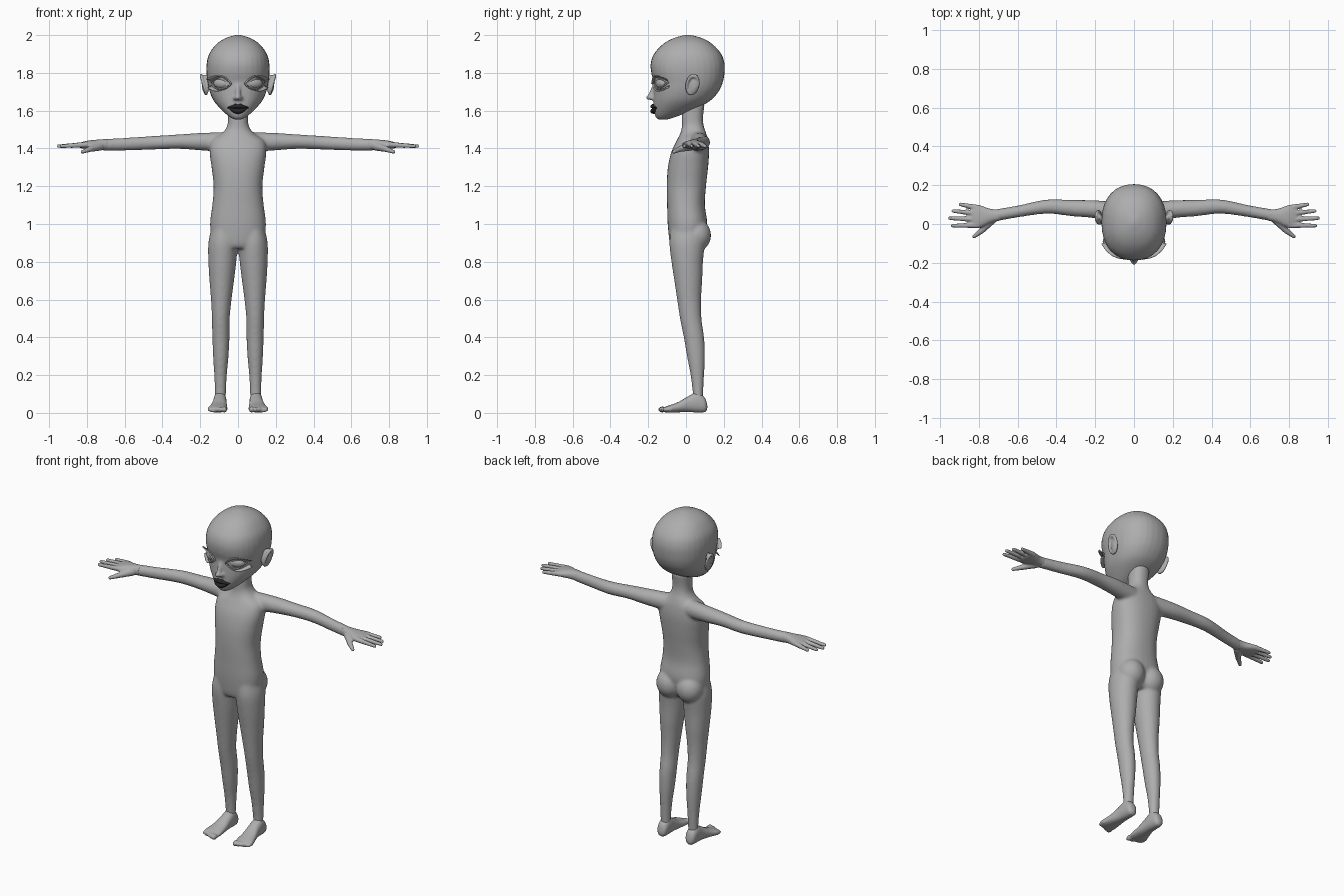
import bpy, bmesh
from math import sin, cos, pi, copysign
from mathutils import Vector, Matrix
from mathutils.bvhtree import BVHTree

if "Cube" in bpy.data.objects:
    bpy.data.objects.remove(bpy.data.objects["Cube"])


def material(name, value):
    mat = bpy.data.materials.new(name)
    mat.use_nodes = True
    colour = (value, value, value, 1)
    mat.diffuse_color = colour
    mat.node_tree.nodes["Principled BSDF"].inputs["Base Color"].default_value = colour
    return mat


grey = material("plain grey", .42)
dark = material("dark lips", .02)

AXES = {"x": lambda s, a, b: (s, a, b),
        "y": lambda s, a, b: (a, s, b),
        "z": lambda s, a, b: (a, b, s)}


def spline(rows, steps=4):
    """Smoothly fill in between the given rows of numbers."""
    out = []
    for i in range(len(rows) - 1):
        quad = [rows[max(i - 1, 0)], rows[i], rows[i + 1], rows[min(i + 2, len(rows) - 1)]]
        for k in range(steps):
            t = k / steps
            out.append([b + .5 * t * (c - a + t * (2*a - 5*b + 4*c - d + t * (3*(b - c) + d - a)))
                        for a, b, c, d in zip(*quad)])
    return out + [list(rows[-1])]


def loft(bm, axis, rows, power=2.0, sides=32):
    """Rows: station, then low and high bounds in the two cross directions."""
    rings = []
    for s, a0, a1, b0, b1 in spline(rows):
        ring = []
        for k in range(sides):
            c, d = cos(2*pi*k / sides), sin(2*pi*k / sides)
            u = copysign(abs(c) ** (2 / power), c)
            v = copysign(abs(d) ** (2 / power), d)
            ring.append(bm.verts.new(AXES[axis](s, (a0 + a1 + (a1 - a0) * u) / 2,
                                                (b0 + b1 + (b1 - b0) * v) / 2)))
        rings.append(ring)
    for low, high in zip(rings, rings[1:]):
        for k in range(sides):
            n = (k + 1) % sides
            bm.faces.new((low[k], low[n], high[n], high[k]))
    bm.faces.new(rings[0])
    bm.faces.new(rings[-1])


def upright(bm, rows, power=2.0):
    loft(bm, "z", [(z, -w, w, front, back) for z, w, front, back in rows], power)


def ball(bm, centre, radii, turn=0.0, tilt=0.0):
    m = (Matrix.Translation(centre) @ Matrix.Rotation(turn, 4, "Z")
         @ Matrix.Rotation(tilt, 4, "X") @ Matrix.Diagonal((*radii, 1)))
    bmesh.ops.create_uvsphere(bm, u_segments=24, v_segments=16, radius=1, matrix=m)


def rod(bm, start, end, r0, r1):
    start, end = Vector(start), Vector(end)
    span = end - start
    m = Matrix.Translation((start + end) / 2) @ span.to_track_quat("Z", "Y").to_matrix().to_4x4()
    bmesh.ops.create_cone(bm, cap_ends=True, segments=16, radius1=r0, radius2=r1,
                          depth=span.length, matrix=m)
    ball(bm, end, (r1, r1, r1))


def mirror_all(bm):
    copy = bmesh.ops.duplicate(bm, geom=bm.verts[:] + bm.edges[:] + bm.faces[:])["geom"]
    bmesh.ops.scale(bm, vec=(-1, 1, 1), verts=[g for g in copy if isinstance(g, bmesh.types.BMVert)])


def finish(name, bm, mat=grey, voxel=0, smooth=0):
    bmesh.ops.recalc_face_normals(bm, faces=bm.faces[:])
    mesh = bpy.data.meshes.new(name)
    bm.to_mesh(mesh)
    bm.free()
    mesh.materials.append(mat)
    mesh.polygons.foreach_set("use_smooth", [True] * len(mesh.polygons))
    obj = bpy.data.objects.new(name, mesh)
    bpy.context.collection.objects.link(obj)
    if voxel:
        remesh = obj.modifiers.new("fuse", "REMESH")
        remesh.mode = "VOXEL"
        remesh.voxel_size = voxel
        remesh.use_smooth_shade = True
        soften = obj.modifiers.new("soften", "SMOOTH")
        soften.factor = .5
        soften.iterations = smooth
    return obj


# Limbs: arm, leg and seat on one side, then mirrored
bm = bmesh.new()
loft(bm, "x", [(.06, .01, .11, 1.38, 1.487), (.2, .03, .122, 1.39, 1.482),
               (.32, .04, .124, 1.398, 1.474), (.45, .053, .126, 1.394, 1.466),
               (.6, .034, .095, 1.389, 1.456), (.72, .012, .075, 1.388, 1.45)])
loft(bm, "z", [(.05, .065, .122, .035, .092), (.1, .064, .122, .036, .091),
               (.2, .059, .126, .024, .096), (.3, .05, .132, .005, .1),
               (.4, .045, .136, -.012, .096), (.5, .044, .138, -.032, .082),
               (.6, .034, .143, -.047, .08), (.7, .021, .151, -.062, .086),
               (.8, .009, .157, -.077, .09), (.9, .003, .157, -.088, .1),
               (.98, .01, .14, -.08, .1)])
ball(bm, (.068, .057, .94), (.078, .076, .085))
mirror_all(bm)
# Torso and neck
upright(bm, [(.87, .1, -.07, .07), (.9, .135, -.086, .09), (1, .148, -.097, .112),
             (1.1, .136, -.1, .1), (1.2, .129, -.102, .106), (1.3, .14, -.096, .117),
             (1.38, .15, -.078, .122), (1.44, .14, -.05, .117), (1.48, .085, -.03, .107),
             (1.515, .059, -.022, .095), (1.56, .053, -.022, .09), (1.64, .055, -.02, .1)], 2.3)
finish("body", bm, voxel=.008, smooth=8)

# Hands: palm, four fingers and thumb
bm = bmesh.new()
loft(bm, "x", [(.69, .018, .075, 1.392, 1.45), (.74, .004, .078, 1.393, 1.447),
               (.79, -.018, .095, 1.397, 1.442), (.825, -.018, .098, 1.4, 1.434),
               (.84, -.008, .088, 1.406, 1.428)], 2.3)
for tip, y0, y1 in ((.895, .083, .101), (.932, .054, .067), (.95, .023, .03), (.935, -.006, -.009)):
    rod(bm, (.8, y0, 1.42), (tip, y1, 1.412), .0155, .0095)
rod(bm, (.73, .025, 1.412), (.785, -.035, 1.396), .024, .015)
rod(bm, (.785, -.035, 1.396), (.824, -.064, 1.382), .015, .01)
mirror_all(bm)
finish("hands", bm, voxel=.005, smooth=3)

# Feet with five toes
bm = bmesh.new()
loft(bm, "y", [(.113, .085, .105, .02, .04), (.1, .067, .124, .004, .08), (.06, .061, .13, .002, .11),
               (.015, .06, .134, .004, .09), (-.04, .057, .148, .003, .058),
               (-.09, .055, .162, .002, .04), (-.12, .06, .156, .004, .028)], 2.3)
for k in range(5):
    size = .0165 - .0015 * k
    ball(bm, (.072 + .02 * k, -.125 + .0025 * k * k, .018), (size * .85, size * 1.4, size))
mirror_all(bm)
finish("feet", bm, voxel=.006, smooth=3)

# Head: skull with brow and jaw, kept for placing the features
bm = bmesh.new()
upright(bm, [(1.553, .016, -.145, -.1), (1.565, .042, -.16, -.06), (1.6, .083, -.17, .03),
             (1.65, .127, -.172, .125), (1.7, .15, -.171, .172), (1.75, .161, -.171, .195),
             (1.8, .167, -.184, .204), (1.85, .166, -.187, .204), (1.9, .153, -.17, .187),
             (1.95, .117, -.125, .143), (1.98, .074, -.075, .095), (1.996, .03, -.025, .045),
             (2.001, .006, 0, .02)], 2.25)
bmesh.ops.recalc_face_normals(bm, faces=bm.faces[:])
skull = BVHTree.FromBMesh(bm)
# Nose
rod(bm, (0, -.16, 1.745), (0, -.19, 1.672), .012, .014)
ball(bm, (0, -.193, 1.67), (.016, .019, .014))
for x in (-.014, .014):
    ball(bm, (x, -.178, 1.667), (.013, .016, .011))
finish("head", bm, voxel=.007, smooth=5)


def face_y(x, z):
    hit = skull.ray_cast(Vector((x, -1, z)), Vector((0, 1, 0)))[0]
    return hit.y if hit else -.08


# Ears: rim, bowl and lobe
bm = bmesh.new()
ball(bm, (.172, .03, 1.738), (.014, .034, .054), -.5, -.15)
for k in range(20):
    a = 2 * pi * k / 20
    ball(bm, (.182 + .013 * sin(a), .034 + .03 * cos(a) + .006 * sin(a), 1.738 + .047 * sin(a)),
         (.009, .009, .011))
mirror_all(bm)
finish("ears", bm, voxel=.005, smooth=4)

# Eyeballs
bm = bmesh.new()
ball(bm, (.086, face_y(.086, 1.745) + .016, 1.745), (.046, .024, .028), .42)
mirror_all(bm)
finish("eyes", bm)


def lid(bm, x0, x1, rise, steps=16):
    """Rounded lid edge bowed over or under the eye."""
    for k in range(steps):
        ends = []
        for t in (k / steps, (k + 1) / steps):
            x = x0 + (x1 - x0) * t
            z = 1.742 + rise * sin(pi * t) + .008 * t
            ends.append((x, face_y(x, z) - .002, z))
        rod(bm, *ends, .005, .005)


def lashes(bm, rise, reach, steps=16):
    """Thin fan that sweeps out past the outer eye corner."""
    pairs = []
    for k in range(steps + 1):
        t = k / steps
        x, z = .04 + .1 * t, 1.744 + rise * sin(pi * t * .9)
        y = face_y(x, z)
        pairs.append((bm.verts.new((x, y - .004, z)),
                      bm.verts.new((x + reach * t, y - .004 - reach * (.5 - .3 * t),
                                    z + rise * .35 * t))))
    for (a, b), (c, d) in zip(pairs, pairs[1:]):
        bm.faces.new((a, b, d, c))


bm = bmesh.new()
lid(bm, .036, .138, .034)
lid(bm, .036, .138, -.032)
mirror_all(bm)
finish("eyelids", bm)

bm = bmesh.new()
lashes(bm, .036, .028)
lashes(bm, -.034, .022)
mirror_all(bm)
plate = finish("eyelashes", bm)
plate.modifiers.new("thickness", "SOLIDIFY").thickness = .002

# Lips: upper with a bow, lower fuller
for name, bottom, top, edge in (("upper_lip", 1.611, 1.632, .056), ("lower_lip", 1.583, 1.613, .05)):
    bm = bmesh.new()
    rows = []
    for k in range(-4, 5):
        t = abs(k) / 4
        x, fade = edge * k / 4, t ** 2
        y = face_y(x, 1.61)
        bow = .006 if abs(k) == 1 and name == "upper_lip" else 0
        rows.append((x, y - .018 + .012 * fade, y + .02,
                     bottom + (1.612 - bottom) * fade, top + (1.62 - top) * fade + bow))
    loft(bm, "x", rows, sides=16)
    finish(name, bm, dark)
